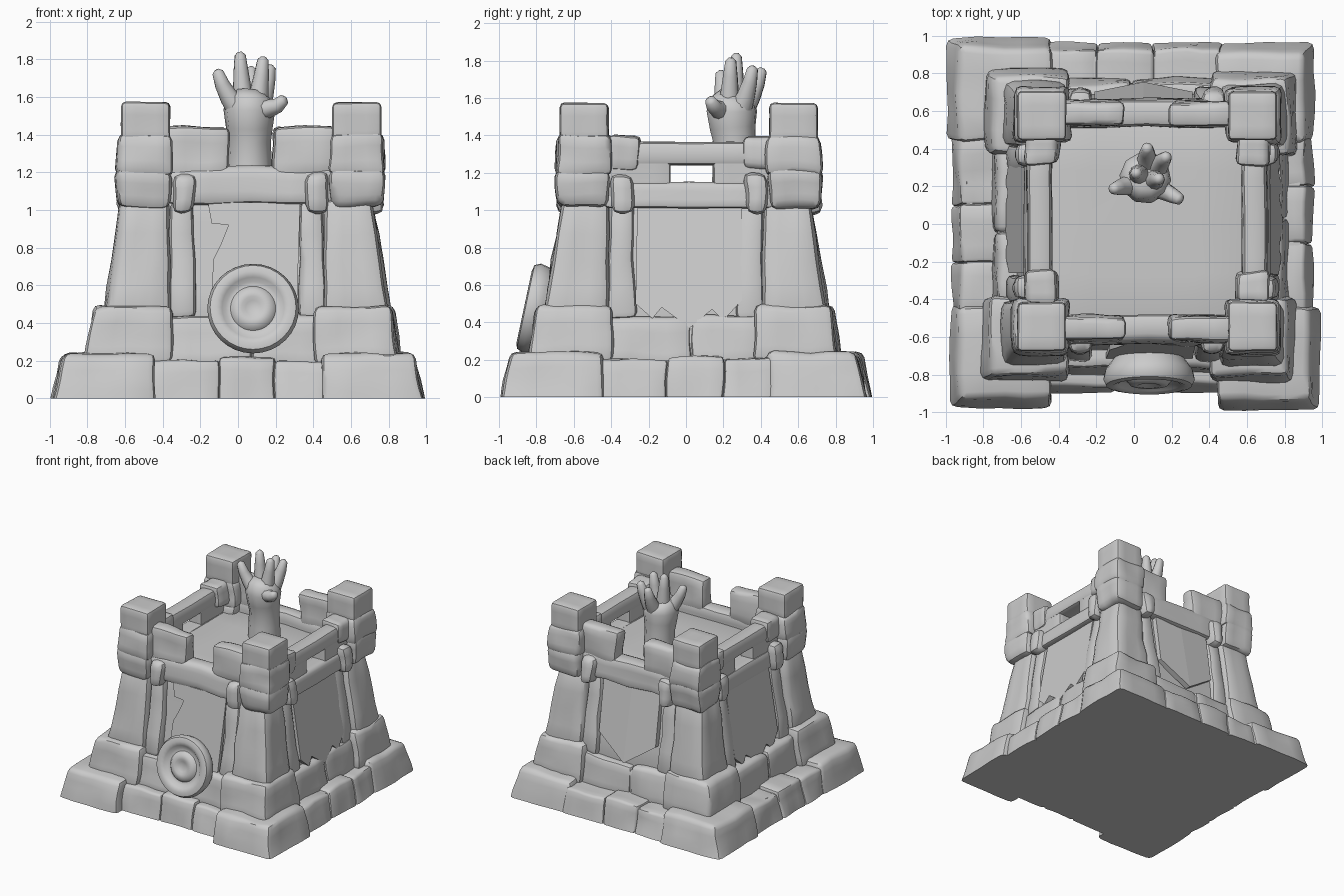
import bpy, bmesh, math
from mathutils import Matrix, Vector, noise

cube = bpy.data.objects.get("Cube")
if cube:
    bpy.data.objects.remove(cube, do_unlink=True)

stone = bpy.data.materials.new("pale grey stone")
stone.use_nodes = True
GREY = (0.6, 0.6, 0.6, 1)
stone.diffuse_color = GREY
stone.node_tree.nodes["Principled BSDF"].inputs["Base Color"].default_value = GREY


def finish(name, bm, angle=40):
    bmesh.ops.recalc_face_normals(bm, faces=bm.faces)
    me = bpy.data.meshes.new(name)
    bm.to_mesh(me)
    bm.free()
    me.materials.append(stone)
    ob = bpy.data.objects.new(name, me)
    bpy.context.collection.objects.link(ob)
    bpy.ops.object.select_all(action='DESELECT')
    ob.select_set(True)
    bpy.context.view_layer.objects.active = ob
    bpy.ops.object.shade_smooth_by_angle(angle=math.radians(angle))
    return ob


def side(k, cx, cy):
    """Frame of one wall: front, right, back, left for k = 0..3."""
    return Matrix.Translation((cx, cy, 0)) @ Matrix.Rotation(k * math.pi / 2, 4, 'Z')


def block(name, bottom, top, z0, z1, frame=Matrix(), bevel=0.03, rough=0.018):
    """Tapered, worn stone. bottom and top are (x0, x1, y0, y1)."""
    bm = bmesh.new()
    rings = []
    for (x0, x1, y0, y1), z in ((bottom, z0), (top, z1)):
        rings.append([bm.verts.new((x, y, z)) for x, y in
                      ((x0, y0), (x1, y0), (x1, y1), (x0, y1))])
    lo, hi = rings
    bm.faces.new(lo)
    bm.faces.new(hi)
    for i in range(4):
        j = (i + 1) % 4
        bm.faces.new((lo[i], lo[j], hi[j], hi[i]))
    if bevel:
        edges = [e for e in bm.edges if z0 > 0 or max(v.co.z for v in e.verts) > 0]
        bmesh.ops.bevel(bm, geom=edges, offset=bevel, segments=2, profile=0.5,
                        affect='EDGES', clamp_overlap=True)
    long_edges = [e for e in bm.edges if e.calc_length() > 0.09]
    bmesh.ops.subdivide_edges(bm, edges=long_edges, cuts=3, use_grid_fill=True)
    bm.transform(frame)
    for v in bm.verts:
        ground = v.co.z < 0.002
        v.co += noise.noise_vector(v.co * 5.0) * rough
        v.co.z = 0 if ground else max(v.co.z, 0.003)
    return finish(name, bm)


def plate(name, outline, frame, depth, slope, thick=0.03):
    """Hanging sheet drawn as (u, z), lying on a sloping wall."""
    bm = bmesh.new()
    face = bm.faces.new([bm.verts.new((u, -(depth - slope * (z - 0.4)), z)) for u, z in outline])
    ext = bmesh.ops.extrude_face_region(bm, geom=[face])
    bmesh.ops.translate(bm, vec=(0, thick, 0),
                        verts=[g for g in ext["geom"] if isinstance(g, bmesh.types.BMVert)])
    bm.transform(frame)
    return finish(name, bm, 30)


def tube(name, points):
    """Round limb through (x, y, z, radius) points."""
    bm = bmesh.new()
    n, prev = 10, None
    pos = [Vector(p[:3]) for p in points]
    for i, p in enumerate(points):
        d = (pos[min(i + 1, len(pos) - 1)] - pos[max(i - 1, 0)]).normalized()
        a = d.cross(Vector((0.1, 1, 0))).normalized()
        b = d.cross(a)
        ring = [bm.verts.new(pos[i] + p[3] * (a * math.cos(2 * math.pi * k / n)
                             + b * math.sin(2 * math.pi * k / n))) for k in range(n)]
        if prev:
            for k in range(n):
                bm.faces.new((prev[k], prev[(k + 1) % n], ring[(k + 1) % n], ring[k]))
        else:
            bm.faces.new(ring)
        prev = ring
    bm.faces.new(prev)
    return finish(name, bm, 60)


def square(r):
    return (-r, r, -r, r)


# Solid cores of the two steps and the keep; the keep's top is the floor
block("base_core", (-0.93, 0.92, -0.87, 0.93), (-0.89, 0.88, -0.83, 0.89), 0, 0.19, bevel=0)
block("step_core", square(0.76), square(0.74), 0.15, 0.41, side(0, 0.03, 0))
block("keep_core", square(0.69), square(0.575), 0.35, 1.14, side(0, 0.055, 0.01), rough=0.012)

# How far each side's base stones reach out: front, right, back, left
reach = (0.895, 0.95, 0.965, 0.965)
# Outer x of the base corner stone at front left, front right, back right, back left
corner_reach = (0.98, 0.99, 0.96, 0.99)

for k in range(4):
    base = side(k, 0, 0)
    step = side(k, 0.03, -0.01)
    keep = side(k, 0.05, 0.0)
    crown = side(k, 0.07, 0.015)

    # Lower step: corner stone and a row of stones
    c = corner_reach[k]
    block("base_corner", (-c, -0.44, -c, -0.44), (-c + 0.055, -0.44, -c + 0.055, -0.44),
          0, 0.24, base, 0.035)
    for u0, u1, h in ((-0.47, -0.1, 0.2), (-0.1, 0.2, 0.215), (0.2, 0.47, 0.2)):
        d = reach[k]
        block("base_stone", (u0, u1, -d, -0.7), (u0, u1, -d + 0.04, -0.7), 0, h, base, 0.02)

    # Upper step
    block("step_corner", (-0.84, -0.38, -0.83, -0.38), (-0.79, -0.38, -0.78, -0.38),
          0.18, 0.49, step, 0.035)
    for u0, u1, h in ((-0.42, 0.04, 0.43), (0.04, 0.42, 0.44)):
        block("step_stone", (u0, u1, -0.79, -0.6), (u0, u1, -0.75, -0.6), 0.16, h, step)

    # Leaning corner pillar with its collar and crown stones
    block("pillar", (-0.765, -0.41, -0.755, -0.41), (-0.665, -0.41, -0.66, -0.41),
          0.4, 1.06, keep, 0.045)
    block("collar", (-0.70, -0.43, -0.70, -0.43), (-0.72, -0.42, -0.71, -0.42),
          1.01, 1.22, crown, 0.04)
    block("tower_stone", (-0.715, -0.41, -0.71, -0.41), (-0.70, -0.42, -0.70, -0.42),
          1.19, 1.4, crown, 0.035)
    block("tower_top", (-0.69, -0.43, -0.69, -0.43), (-0.69, -0.43, -0.69, -0.43),
          1.35, 1.572, crown, 0.025, 0.005)

    # Upright posts beside the panel and the knobs that tie the beam
    for s in (-1, 1):
        u = s * 0.345
        block("wall_post", (u - 0.075, u + 0.075, -0.73, -0.6),
              (u - 0.06, u + 0.06, -0.63, -0.5), 0.42, 1.05, keep, 0.035)
        u = s * 0.355
        block("beam_knob", (u - 0.055, u + 0.055, -0.71, -0.55),
              (u - 0.065, u + 0.065, -0.69, -0.55), 0.98, 1.2, crown, 0.045)

    # Beam and parapet: open gap at front and back, handrail at the sides
    if k % 2 == 0:
        block("beam", (-0.45, 0.45, -0.66, -0.5), (-0.45, 0.45, -0.64, -0.5),
              1.03, 1.23, crown, 0.035)
        for s in (-1, 1):
            u0, u1 = sorted((s * 0.12, s * 0.45))
            block("parapet", (u0, u1, -0.64, -0.5), (u0, u1, -0.63, -0.51),
                  1.18, 1.44, crown, 0.03)
    else:
        block("beam", (-0.45, 0.45, -0.66, -0.5), (-0.45, 0.45, -0.64, -0.5),
              1.01, 1.15, crown, 0.025, 0.006)
        rail = side(k, 0.07, 0.03)
        block("handrail", (-0.45, 0.45, -0.64, -0.5), (-0.45, 0.45, -0.63, -0.51),
              1.24, 1.365, rail, 0.03, 0.006)
        for s in (-1, 1):
            u0, u1 = sorted((s * 0.115, s * 0.45))
            block("rail_support", (u0, u1, -0.63, -0.51), (u0, u1, -0.63, -0.51),
                  1.1, 1.3, rail, 0.015, 0.004)
            u0, u1 = sorted((s * 0.28, s * 0.45))
            block("rail_end", (u0, u1, -0.65, -0.47), (u0, u1, -0.645, -0.48),
                  1.22, 1.395, rail, 0.03)

# Hangings: torn panel in front, ragged cloths at the sides, pointed banner behind
torn = [(-0.2, 0.4), (0.26, 0.4), (0.28, 1.04), (-0.21, 1.04), (-0.19, 0.93),
        (-0.1, 0.92), (-0.14, 0.82), (-0.18, 0.74)]
ragged = [(-0.28, 1.04), (-0.29, 0.5), (-0.2, 0.42), (-0.15, 0.48), (0, 0.37),
          (0.12, 0.47), (0.18, 0.41), (0.28, 0.52), (0.28, 1.04)]
plate("front_panel", torn, side(0, 0.05, 0), 0.72, 0.15)
for k in (1, 3):
    plate("ragged_cloth", ragged, side(k, 0.05, 0.02), 0.735, 0.17, 0.05)
for s in (-1, 1):
    half = [(0, 1.04), (s * 0.26, 1.04), (s * 0.26, 0.62), (0, 0.44)]
    fold = plate("pointed_banner", half, side(2, 0.05, 0), 0.735, 0.15, 0.05)
    for v in fold.data.vertices:
        if abs(v.co.x - 0.05) < 0.01 and v.co.z < 0.9:
            v.co.y += 0.025

# Round shield leaning on the front
bm = bmesh.new()
profile = [(0, -0.15), (0.19, -0.15), (0.232, -0.09), (0.243, -0.04), (0.228, -0.008),
           (0.195, 0), (0.165, -0.012), (0.145, -0.035), (0.12, -0.035), (0.1, -0.01),
           (0.06, -0.005), (0.04, -0.02), (0, -0.02)]
pts = [bm.verts.new((r, 0, h)) for r, h in profile]
lines = [bm.edges.new(p) for p in zip(pts, pts[1:])]
bmesh.ops.spin(bm, geom=pts + lines, cent=(0, 0, 0), axis=(0, 0, 1), angle=2 * math.pi,
               steps=32, use_merge=True)
bmesh.ops.remove_doubles(bm, verts=bm.verts, dist=0.0005)
bm.transform(Matrix.Translation((0.08, -0.865, 0.485)) @ Matrix.Rotation(math.radians(78), 4, 'X'))
finish("round_shield", bm, 50)

# Raised arm with an open hand
tube("arm", [(0.06, 0.26, 1.1, 0.125), (0.06, 0.26, 1.25, 0.12), (0.06, 0.26, 1.36, 0.115),
             (0.06, 0.25, 1.44, 0.125), (0.06, 0.245, 1.53, 0.138), (0.065, 0.25, 1.585, 0.125),
             (0.07, 0.26, 1.62, 0.085)])
# Each finger runs from its knuckle to its tip
fingers = {"finger_a": ((-0.01, 0.21, 1.55), (-0.115, 0.185, 1.745)),
           "finger_b": ((0.03, 0.26, 1.56), (0.01, 0.27, 1.84)),
           "finger_c": ((0.07, 0.32, 1.56), (0.07, 0.41, 1.76)),
           "finger_d": ((0.12, 0.3, 1.56), (0.175, 0.36, 1.77)),
           "finger_e": ((0.1, 0.23, 1.56), (0.135, 0.24, 1.815)),
           "thumb": ((0.11, 0.2, 1.54), (0.255, 0.125, 1.59))}
for name, (root, tip) in fingers.items():
    root, tip = Vector(root), Vector(tip)
    bend = Vector((0, 0, -0.02))
    path = [(root, 0.06), (root.lerp(tip, 0.35) + bend, 0.05), (root.lerp(tip, 0.7) + bend, 0.04),
            (root.lerp(tip, 0.93), 0.03), (tip, 0.012)]
    tube(name, [(*p, r) for p, r in path])
